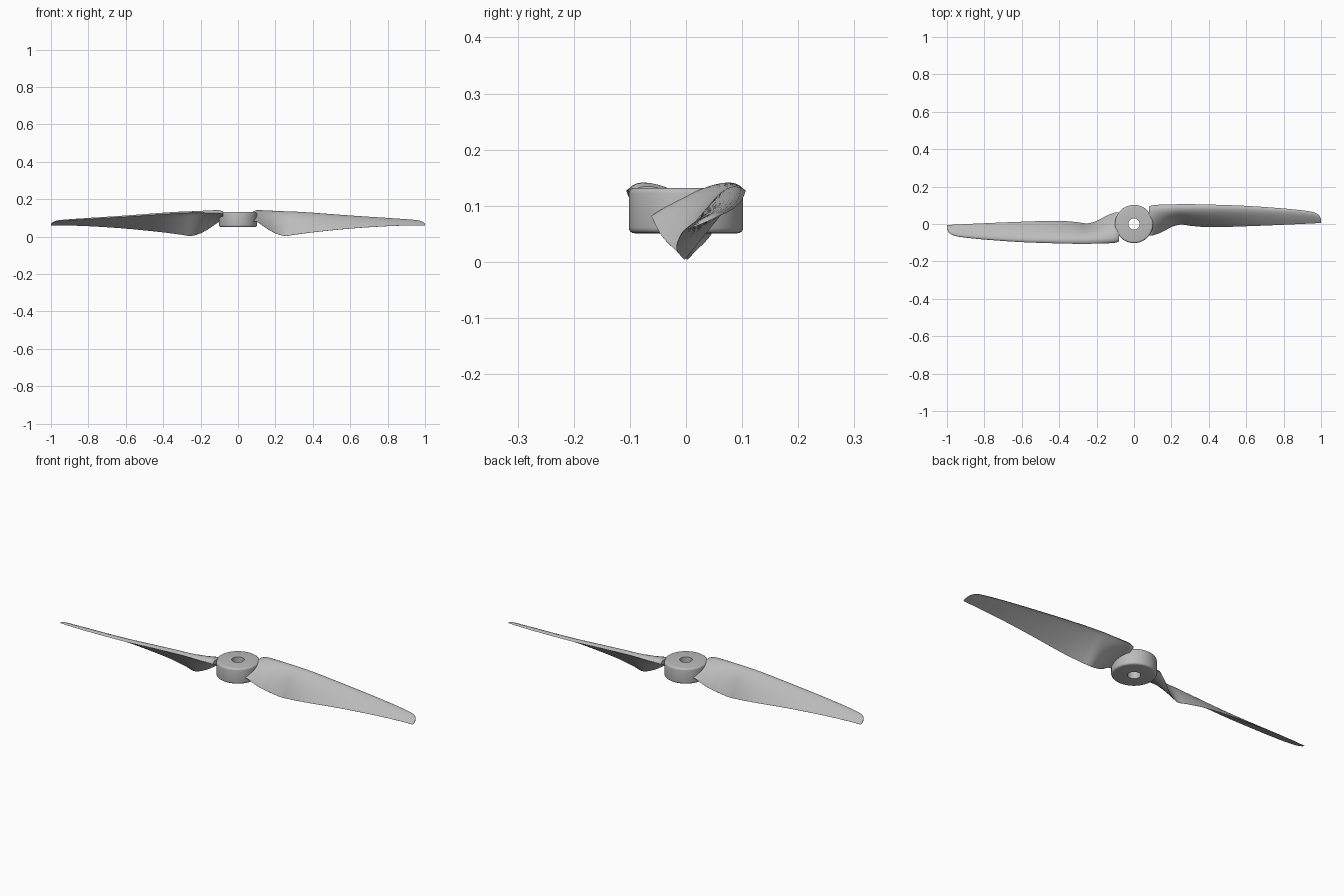
import bpy, bmesh, math
from mathutils import Vector

cube = bpy.data.objects.get("Cube")
if cube:
    bpy.data.objects.remove(cube, do_unlink=True)

grey = bpy.data.materials.new("plain_grey")
grey.use_nodes = True
grey.diffuse_color = (0.5, 0.5, 0.5, 1)
grey.node_tree.nodes["Principled BSDF"].inputs["Base Color"].default_value = (0.5, 0.5, 0.5, 1)


def finish(bm, name, angle):
    bmesh.ops.recalc_face_normals(bm, faces=bm.faces)
    mesh = bpy.data.meshes.new(name)
    bm.to_mesh(mesh)
    bm.free()
    mesh.materials.append(grey)
    obj = bpy.data.objects.new(name, mesh)
    bpy.context.collection.objects.link(obj)
    bpy.ops.object.select_all(action='DESELECT')
    obj.select_set(True)
    bpy.context.view_layer.objects.active = obj
    bpy.ops.object.shade_smooth_by_angle(angle=math.radians(angle))
    return obj


def bridge(bm, a, b):
    n = len(a)
    for i in range(n):
        bm.faces.new((a[i], a[(i + 1) % n], b[(i + 1) % n], b[i]))


# Hub: closed profile with rounded rims, revolved around the shaft hole
def hub():
    r, hole, low, high, rim = 0.102, 0.03, 0.051, 0.132, 0.01
    profile = [(hole, low)]
    for cz, start in ((low + rim, -90), (high - rim, 0)):
        for k in range(5):
            a = math.radians(start + k * 22.5)
            profile.append((r - rim + rim * math.cos(a), cz + rim * math.sin(a)))
    profile.append((hole, high))
    bm = bmesh.new()
    steps = 64
    rings = []
    for s in range(steps):
        a = math.tau * s / steps
        rings.append([bm.verts.new((p * math.cos(a), p * math.sin(a), z)) for p, z in profile])
    for s in range(steps):
        bridge(bm, rings[s], rings[(s + 1) % steps])
    finish(bm, "hub", 40)


# Blade stations: x, leading y, leading z, trailing y, trailing z, thickness, camber
STATIONS = [
    (0.08, 0.094, 0.122, -0.060, 0.082, 0.026, 0.008),
    (0.10, 0.100, 0.126, -0.061, 0.080, 0.030, 0.010),
    (0.15, 0.104, 0.127, -0.043, 0.046, 0.031, 0.014),
    (0.20, 0.105, 0.128, -0.016, 0.018, 0.030, 0.017),
    (0.25, 0.106, 0.128, -0.003, 0.004, 0.028, 0.018),
    (0.30, 0.106, 0.126, -0.009, 0.010, 0.026, 0.017),
    (0.40, 0.104, 0.120, -0.017, 0.023, 0.022, 0.014),
    (0.60, 0.097, 0.106, -0.012, 0.043, 0.016, 0.010),
    (0.80, 0.083, 0.094, -0.004, 0.056, 0.012, 0.007),
    (0.93, 0.069, 0.086, 0.002, 0.060, 0.009, 0.005),
    (0.97, 0.059, 0.082, 0.004, 0.060, 0.007, 0.004),
    (0.99, 0.045, 0.075, 0.005, 0.060, 0.005, 0.003),
    (1.00, 0.026, 0.067, 0.006, 0.060, 0.003, 0.001),
]


def smooth_stations(sub):
    """Curve through the stations with slopes that respect uneven spacing."""
    pts = STATIONS
    last = len(pts) - 1

    def slope(i, c):
        a, b = pts[max(i - 1, 0)], pts[min(i + 1, last)]
        return (b[c] - a[c]) / (b[0] - a[0])

    for i in range(last):
        h = pts[i + 1][0] - pts[i][0]
        for k in range(sub):
            t = k / sub
            row = [pts[i][0] + h * t]
            for c in range(1, 7):
                row.append((2*t**3 - 3*t**2 + 1) * pts[i][c] + (t**3 - 2*t*t + t) * h * slope(i, c)
                           + (3*t*t - 2*t**3) * pts[i + 1][c] + (t**3 - t*t) * h * slope(i + 1, c))
            yield row
    yield list(pts[-1])


# Aerofoil section: round leading edge, thin trailing edge
def section(x, ly, lz, ty, tz, thick, camber, n=14):
    lead, trail = Vector((x, ly, lz)), Vector((x, ty, tz))
    chord = trail - lead
    up = Vector((0, chord.z, -chord.y)).normalized()

    def point(t, side):
        half = 5 * thick * (0.2969 * math.sqrt(t) - 0.126 * t - 0.3516 * t**2
                            + 0.2843 * t**3 - 0.1 * t**4)
        bow = camber * 4 * math.sqrt(t) * (1 - math.sqrt(t))
        return lead + chord * t + up * (bow + side * half)

    ts = [(1 - math.cos(math.pi * k / n)) / 2 for k in range(n + 1)]
    return [point(t, 1) for t in ts] + [point(t, -1) for t in reversed(ts[1:])]


# Two blades, half a turn apart
def blade(name, sign):
    bm = bmesh.new()
    rings = []
    for row in smooth_stations(5):
        rings.append([bm.verts.new((sign * p.x, sign * p.y, p.z)) for p in section(*row)])
    for a, b in zip(rings, rings[1:]):
        bridge(bm, a, b)
    bm.faces.new(rings[0])
    bm.faces.new(rings[-1])
    bmesh.ops.remove_doubles(bm, verts=bm.verts, dist=0.00005)
    finish(bm, name, 45)


hub()
blade("left_blade", 1)
blade("right_blade", -1)
